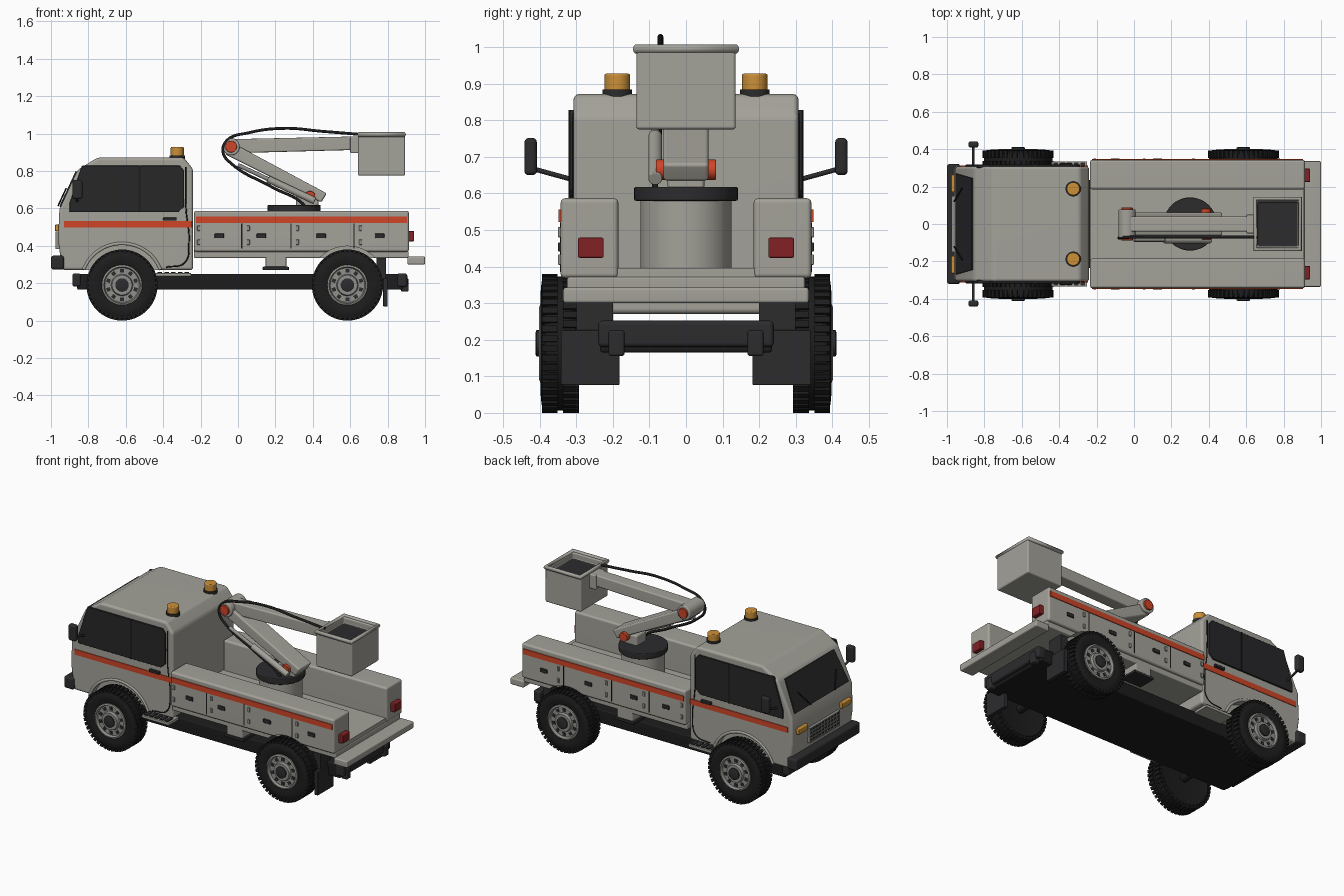
import bpy, bmesh, math
from mathutils import Vector, Matrix

cube = bpy.data.objects.get("Cube")
if cube:
    bpy.data.objects.remove(cube)


def mat(name, r, g, b):
    m = bpy.data.materials.new(name)
    m.use_nodes = True
    m.diffuse_color = (r, g, b, 1)
    m.node_tree.nodes["Principled BSDF"].inputs["Base Color"].default_value = (r, g, b, 1)
    return m


BODY = mat("warm grey paint", 0.37, 0.36, 0.32)
METAL = mat("wheel metal", 0.28, 0.28, 0.26)
DARK = mat("dark plastic", 0.025, 0.025, 0.027)
GLASS = mat("dark glass", 0.02, 0.02, 0.022)
RUBBER = mat("black rubber", 0.012, 0.012, 0.012)
RED = mat("orange red", 0.62, 0.06, 0.02)
AMBER = mat("amber", 0.6, 0.28, 0.04)
LAMP = mat("tail lamp red", 0.22, 0.015, 0.018)
SIDES = ((1, "left"), (-1, "right"))


def finish(name, bm, material, bevel=0, cutters=()):
    """Turn a bmesh into an object, bake bevels and cuts, smooth by angle."""
    bmesh.ops.recalc_face_normals(bm, faces=bm.faces)
    me = bpy.data.meshes.new(name)
    bm.to_mesh(me)
    bm.free()
    me.materials.append(material)
    ob = bpy.data.objects.new(name, me)
    bpy.context.collection.objects.link(ob)
    if bevel:
        b = ob.modifiers.new("bevel", "BEVEL")
        b.width, b.segments = bevel, 3
        b.limit_method, b.angle_limit = "ANGLE", math.radians(25)
    for c in cutters:
        m = ob.modifiers.new("cut", "BOOLEAN")
        m.operation, m.object, m.solver = "DIFFERENCE", c, "EXACT"
    if ob.modifiers:
        deps = bpy.context.evaluated_depsgraph_get()
        ob.data = bpy.data.meshes.new_from_object(ob.evaluated_get(deps))
        ob.modifiers.clear()
        w = ob.modifiers.new("weighted normals", "WEIGHTED_NORMAL")
        w.keep_sharp = True
    ob.data.polygons.foreach_set("use_smooth", [True] * len(ob.data.polygons))
    ob.data.set_sharp_from_angle(angle=math.radians(38))
    return ob


def add_box(bm, x, y, z, turn=Matrix()):
    size = Matrix.Diagonal((x[1] - x[0], abs(y[1] - y[0]), z[1] - z[0], 1))
    mid = Matrix.Translation((sum(x) / 2, sum(y) / 2, sum(z) / 2))
    bmesh.ops.create_cube(bm, size=1, matrix=turn @ mid @ size)


def box(name, x, y, z, material, bevel=0, cutters=()):
    bm = bmesh.new()
    add_box(bm, x, y, z)
    return finish(name, bm, material, bevel, cutters)


def extrude(name, corners, offset, material, bevel=0, cutters=()):
    bm = bmesh.new()
    face = bm.faces.new([bm.verts.new(c) for c in corners])
    ext = bmesh.ops.extrude_face_region(bm, geom=[face], use_keep_orig=True)
    moved = [v for v in ext["geom"] if isinstance(v, bmesh.types.BMVert)]
    bmesh.ops.translate(bm, verts=moved, vec=offset)
    return finish(name, bm, material, bevel, cutters)


def prism(name, pts, y, material, bevel=0, cutters=()):
    return extrude(name, [(px, y[0], pz) for px, pz in pts], (0, y[1] - y[0], 0),
                   material, bevel, cutters)


def rod(name, a, b, r, material, bevel=0, sides=32):
    a, b = Vector(a), Vector(b)
    turn = (b - a).to_track_quat("Z", "Y").to_matrix().to_4x4()
    bm = bmesh.new()
    bmesh.ops.create_cone(bm, cap_ends=True, segments=sides, radius1=r, radius2=r,
                          depth=(b - a).length, matrix=Matrix.Translation((a + b) / 2) @ turn)
    return finish(name, bm, material, bevel)


def tube(name, pts, r, material, cyclic=False, smooth=True):
    cu = bpy.data.curves.new(name, "CURVE")
    cu.dimensions, cu.bevel_depth, cu.bevel_resolution, cu.use_fill_caps = "3D", r, 3, True
    sp = cu.splines.new("BEZIER")
    sp.bezier_points.add(len(pts) - 1)
    for p, co in zip(sp.bezier_points, pts):
        p.co = co
        p.handle_left_type = p.handle_right_type = "AUTO" if smooth else "VECTOR"
    sp.use_cyclic_u = cyclic
    cu.materials.append(material)
    ob = bpy.data.objects.new(name, cu)
    bpy.context.collection.objects.link(ob)
    return ob


def lathe(bm, profile):
    verts = [bm.verts.new((r, y, 0)) for r, y in profile]
    edges = [bm.edges.new(e) for e in zip(verts, verts[1:])]
    bmesh.ops.spin(bm, geom=verts + edges, cent=(0, 0, 0), axis=(0, 1, 0),
                   angle=math.tau, steps=48)
    bmesh.ops.remove_doubles(bm, verts=bm.verts, dist=0.0001)


FRONT_X, REAR_X, AXLE_Z = -0.62, 0.585, 0.19

# wheel arch cutters
arches = {}
for wx, r, inner in ((FRONT_X, 0.218, 0.25), (REAR_X, 0.208, 0.27)):
    arches[wx] = []
    for s, side in SIDES:
        c = rod("arch_cutter", (wx, s * inner, AXLE_Z), (wx, s * 0.5, AXLE_Z), r, BODY, sides=64)
        c.hide_render = True
        arches[wx].append(c)

# cab shell
prism("cab", [(-0.94, 0.27), (-0.962, 0.43), (-0.955, 0.595), (-0.857, 0.807), (-0.75, 0.872),
              (-0.29, 0.872), (-0.24, 0.81), (-0.24, 0.27)], (-0.308, 0.308), BODY, 0.016, arches[FRONT_X])

# windscreen, laid on the sloping front
low, high = Vector((-0.955, 0, 0.595)), Vector((-0.857, 0, 0.807))
out = Vector((-0.908, 0, 0.418))
pa, pb = low.lerp(high, 0.06), low.lerp(high, 0.95)
extrude("windscreen", [p - out * 0.004 + Vector((0, w, 0)) for p, w in
                       ((pa, -0.27), (pa, 0.27), (pb, 0.245), (pb, -0.245))], out * 0.011, GLASS)
for s, side in SIDES:
    w = Vector((0, s * 0.12, 0))
    tube(side + "_wiper", [pa + out * 0.014 + w, low.lerp(high, 0.5) + out * 0.014 + w * 1.6],
         0.004, RUBBER)

# cab side fittings
for s, side in SIDES:
    prism(side + "_side_window", [(-0.9, 0.58), (-0.9, 0.63), (-0.835, 0.828), (-0.31, 0.828),
                                  (-0.288, 0.80), (-0.288, 0.61), (-0.32, 0.58)],
          (s * 0.3, s * 0.318), GLASS, 0.003)
    box(side + "_window_divider", (-0.532, -0.52), (s * 0.31, s * 0.321), (0.58, 0.828), RUBBER)
    box(side + "_cab_stripe", (-0.93, -0.245), (s * 0.304, s * 0.312), (0.498, 0.532), RED)
    box(side + "_door_handle", (-0.4, -0.328), (s * 0.305, s * 0.325), (0.534, 0.551), DARK, 0.004)
    tube(side + "_door_seam", [(x, s * 0.307, z) for x, z in
                               ((-0.28, 0.82), (-0.278, 0.6), (-0.262, 0.42), (-0.285, 0.31), (-0.385, 0.285))],
         0.004, RUBBER)
    arc = [math.radians(a) for a in range(22, 159, 17)]
    tube(side + "_arch_lip", [(FRONT_X + 0.222 * math.cos(a), s * 0.306, AXLE_Z + 0.222 * math.sin(a))
                              for a in arc], 0.009, BODY)
    # mirror on its arm
    tube(side + "_mirror_arm", [(-0.86, s * 0.3, 0.635), (-0.86, s * 0.42, 0.668)], 0.007, DARK)
    box(side + "_mirror", (-0.885, -0.832), (s * 0.408, s * 0.442), (0.65, 0.752), DARK, 0.012)
    # entry step
    box(side + "_step", (-0.44, -0.25), (s * 0.235, s * 0.335), (0.236, 0.254), BODY, 0.003)
    for i in range(5):
        x = -0.43 + i * 0.036
        box(side + "_step_tread", (x, x + 0.024), (s * 0.275, s * 0.328), (0.25, 0.26), DARK)
    # beacon
    rod(side + "_beacon_base", (-0.325, s * 0.188, 0.865), (-0.325, s * 0.188, 0.884), 0.041, DARK)
    rod(side + "_beacon", (-0.325, s * 0.188, 0.88), (-0.325, s * 0.188, 0.928), 0.035, AMBER, 0.006)
    # front lamp
    box(side + "_front_lamp", (-0.978, -0.95), (s * 0.17, s * 0.265), (0.478, 0.514), AMBER, 0.005)

# grille and bumper
box("grille_panel", (-0.972, -0.945), (-0.145, 0.145), (0.385, 0.475), DARK)
for i in range(5):
    z = 0.384 + i * 0.0215
    box("grille_slat", (-0.977, -0.955), (-0.15, 0.15), (z, z + 0.007), METAL)
for i in range(11):
    y = -0.15 + i * 0.0295
    box("grille_bar", (-0.977, -0.955), (y, y + 0.006), (0.384, 0.477), METAL)
box("front_bumper", (-1.0, -0.93), (-0.322, 0.322), (0.272, 0.348), DARK, 0.015)

# chassis
box("chassis", (-0.86, 0.88), (-0.235, 0.235), (0.165, 0.25), RUBBER, 0.008)
box("front_crossmember", (-0.885, -0.84), (-0.24, 0.24), (0.182, 0.252), DARK, 0.012)
box("rear_crossmember", (0.85, 0.905), (-0.24, 0.24), (0.18, 0.252), DARK, 0.012)
for wx, name in ((FRONT_X, "front"), (REAR_X, "rear")):
    rod(name + "_axle", (wx, -0.31, AXLE_Z), (wx, 0.31, AXLE_Z), 0.025, RUBBER)

# load bed and tail step
box("bed_floor", (-0.235, 0.912), (-0.325, 0.325), (0.335, 0.372), BODY, 0.006, arches[REAR_X])
box("bed_deck", (-0.235, 0.908), (-0.19, 0.19), (0.36, 0.396), BODY)
box("tail_step", (0.905, 1.0), (-0.336, 0.336), (0.3, 0.343), BODY, 0.008)
for s, side in SIDES:
    box(side + "_tow_bracket", (0.87, 0.912), (s * 0.168, s * 0.212), (0.155, 0.226), DARK, 0.008)
    box(side + "_mudflap", (0.775, 0.8), (s * 0.182, s * 0.342), (0.076, 0.226), DARK, 0.004)
    box(side + "_flap_hanger", (0.74, 0.79), (s * 0.2, s * 0.3), (0.2, 0.34), DARK)
    box(side + "_outrigger", (0.148, 0.258), (s * 0.22, s * 0.325), (0.285, 0.375), BODY, 0.006)
    box(side + "_outrigger_pad", (0.132, 0.272), (s * 0.215, s * 0.33), (0.27, 0.288), DARK, 0.004)
    # tool lockers
    box(side + "_locker", (-0.235, 0.914), (s * 0.185, s * 0.343), (0.368, 0.587), BODY, 0.013, arches[REAR_X])
    box(side + "_locker_stripe", (-0.225, 0.904), (s * 0.34, s * 0.348), (0.522, 0.556), RED)
    box(side + "_tail_lamp", (0.908, 0.942), (s * 0.225, s * 0.296), (0.424, 0.479), LAMP, 0.005)
    for seam in (0.02, 0.283, 0.62):
        box(side + "_locker_seam", (seam - 0.003, seam + 0.003), (s * 0.33, s * 0.3445),
            (0.385, 0.52), RUBBER)
    for hx in (-0.1, 0.125, 0.445, 0.757):
        box(side + "_locker_handle", (hx - 0.025, hx + 0.025), (s * 0.335, s * 0.35),
            (0.441, 0.466), DARK, 0.004)
    for hx in (-0.21, 0.055, 0.318, 0.655):
        for hz in (0.405, 0.48):
            box(side + "_locker_hinge", (hx - 0.008, hx + 0.008), (s * 0.335, s * 0.35),
                (hz, hz + 0.028), METAL, 0.003)

# wheels
bm = bmesh.new()
lathe(bm, [(0, 0.305), (0.13, 0.3), (0.168, 0.293), (0.18, 0.302), (0.183, 0.32), (0.183, 0.37),
           (0.18, 0.386), (0.168, 0.395), (0.135, 0.398), (0.104, 0.388), (0.1, 0.36), (0, 0.36)])
for i in range(44):
    for k, row in enumerate(((0.292, 0.336), (0.352, 0.394))):
        turn = Matrix.Rotation(math.tau * (i + k / 2) / 44, 4, "Y")
        add_box(bm, (-0.009, 0.009), row, (0.17, 0.19), turn)
tire = finish("tire", bm, RUBBER)
bm = bmesh.new()
lathe(bm, [(0.108, 0.36), (0.108, 0.398), (0.098, 0.402), (0.092, 0.386), (0.058, 0.386),
           (0.053, 0.402), (0, 0.402)])
rim = finish("rim", bm, METAL)
bm = bmesh.new()
lathe(bm, [(0.036, 0.395), (0.036, 0.409), (0.028, 0.412), (0, 0.412)])
for i in range(10):
    turn = Matrix.Rotation(math.tau * i / 10, 4, "Y")
    add_box(bm, (-0.01, 0.01), (0.38, 0.389), (0.066, 0.086), turn)
hub = finish("hub", bm, DARK)
for part in (tire, rim, hub):
    base = part.name
    for wx, end in ((FRONT_X, "front"), (REAR_X, "rear")):
        for s, side in SIDES:
            ob = part if (wx, s) == (FRONT_X, 1) else part.copy()
            if ob is not part:
                bpy.context.collection.objects.link(ob)
            ob.name = f"{end}_{side}_{base}"
            ob.location = (wx, 0, AXLE_Z)
            ob.rotation_euler.z = 0 if s > 0 else math.pi

# lift turntable
rod("pedestal", (0.3, 0, 0.38), (0.3, 0, 0.59), 0.125, BODY, sides=48)
rod("turntable", (0.3, 0, 0.58), (0.3, 0, 0.618), 0.142, DARK, 0.005, sides=48)
box("boom_bracket", (0.31, 0.43), (-0.05, 0.05), (0.61, 0.68), BODY, 0.01)

# folding boom
prism("lower_boom", [(-0.07, 0.89), (-0.02, 0.945), (0.475, 0.68), (0.445, 0.632)], (-0.062, 0.062), BODY, 0.01)
prism("upper_boom", [(-0.03, 0.895), (-0.03, 0.97), (0.645, 0.985), (0.645, 0.913)], (-0.04, 0.04), BODY, 0.008)
rod("knee_barrel", (-0.037, -0.078, 0.93), (-0.037, 0.078, 0.93), 0.046, BODY, 0.006)
rod("knee_pin", (-0.037, -0.088, 0.93), (-0.037, 0.088, 0.93), 0.031, RED, 0.003)
rod("base_pin", (0.385, -0.082, 0.665), (0.385, 0.082, 0.665), 0.028, RED, 0.003)
rod("lift_cylinder", (0.41, -0.084, 0.64), (0.16, -0.084, 0.757), 0.019, BODY, 0.003)
rod("lift_piston", (0.17, -0.084, 0.752), (0.0, -0.084, 0.832), 0.011, METAL)
tube("hose", [(0.66, -0.07, 0.995), (0.45, -0.07, 1.012), (0.25, -0.07, 1.028), (0.06, -0.07, 1.005),
              (-0.06, -0.072, 0.962), (-0.08, -0.075, 0.9), (-0.03, -0.075, 0.835),
              (0.18, -0.075, 0.715), (0.36, -0.085, 0.61), (0.375, -0.085, 0.57)], 0.008, RUBBER)

# work basket, hollowed from the top
bm = bmesh.new()
add_box(bm, (0.642, 0.894), (-0.136, 0.136), (0.775, 0.995))
bm.normal_update()
top = max(bm.faces, key=lambda f: f.calc_center_median().z)
bmesh.ops.inset_region(bm, faces=[top], thickness=0.025, depth=0)
floor = bmesh.ops.extrude_discrete_faces(bm, faces=[top])["faces"][0]
bmesh.ops.translate(bm, verts=floor.verts, vec=(0, 0, -0.04))
floor.material_index = 1
basket = finish("basket", bm, BODY)
basket.data.materials.append(DARK)
bevel = basket.modifiers.new("bevel", "BEVEL")
bevel.width, bevel.segments, bevel.harden_normals = 0.012, 3, True
tube("basket_rim", [(x, y, 0.995) for x, y in ((0.648, -0.136), (0.888, -0.136), (0.888, 0.136), (0.648, 0.136))],
     0.013, BODY, cyclic=True, smooth=False)
box("basket_mount", (0.6, 0.65), (-0.05, 0.05), (0.895, 0.985), BODY, 0.006)
